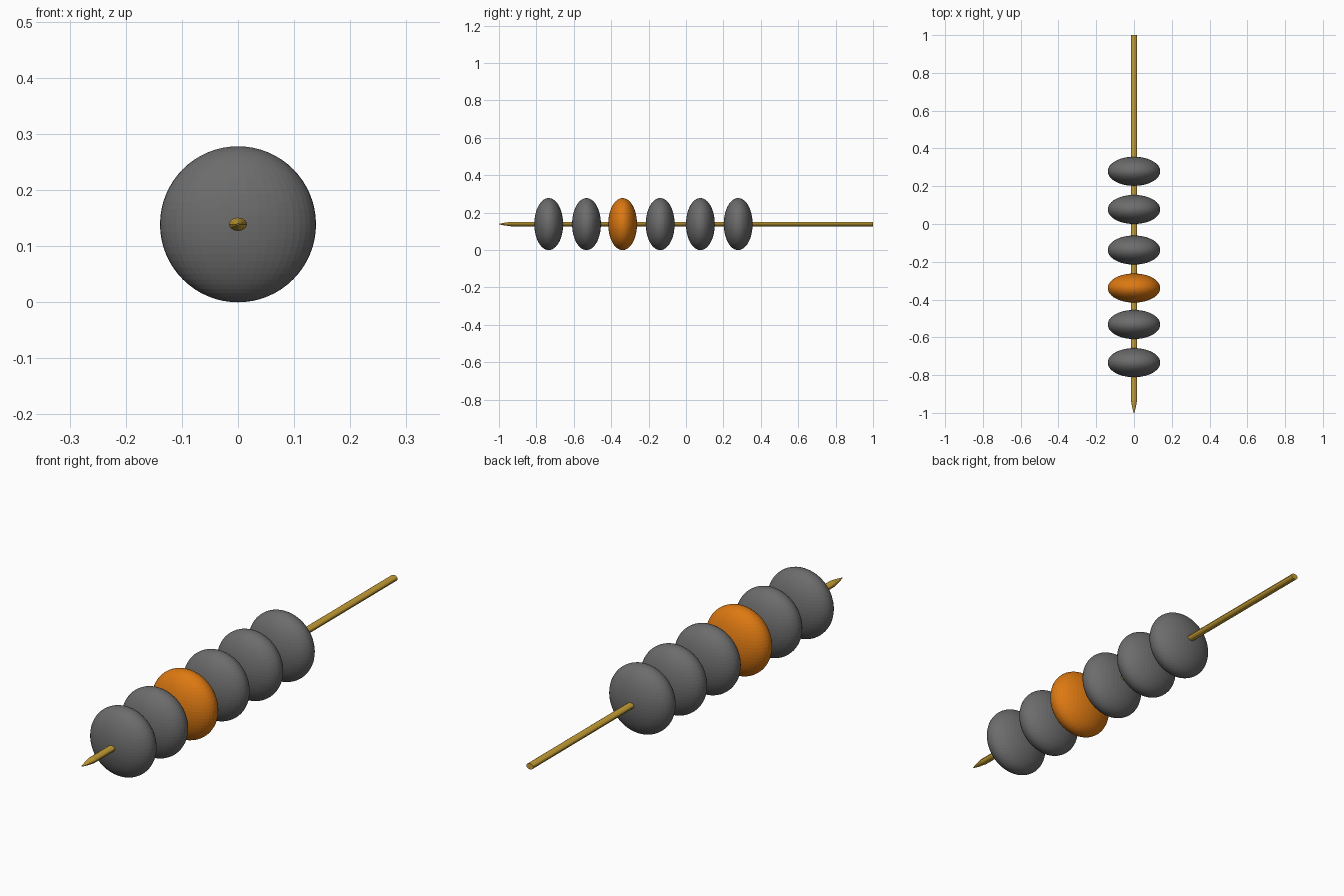
import bpy, bmesh, math

if "Cube" in bpy.data.objects:
    bpy.data.objects.remove(bpy.data.objects["Cube"])

Z = 0.139  # height of the skewer axis


def material(name, rgb):
    m = bpy.data.materials.new(name)
    m.diffuse_color = (*rgb, 1)
    m.use_nodes = True
    m.node_tree.nodes["Principled BSDF"].inputs["Base Color"].default_value = m.diffuse_color
    return m


grey = material("grey", (0.15, 0.15, 0.15))
orange = material("orange", (0.72, 0.19, 0.006))
gold = material("gold", (0.56, 0.34, 0.035))


def add_object(name, bm, mat):
    bmesh.ops.recalc_face_normals(bm, faces=bm.faces)
    mesh = bpy.data.meshes.new(name)
    bm.to_mesh(mesh)
    bm.free()
    mesh.materials.append(mat)
    ob = bpy.data.objects.new(name, mesh)
    bpy.context.collection.objects.link(ob)
    return ob


# Skewer rod: oval section, blunt back end, tapered front point
bm = bmesh.new()
sides = 12
rings = []
for y, s in ((1.0, 1.0), (-0.935, 1.0), (-0.97, 0.6), (-1.0, 0.12)):
    rings.append([bm.verts.new((0.016 * s * math.cos(a), y, Z + 0.012 * s * math.sin(a)))
                  for a in (2 * math.pi * i / sides for i in range(sides))])
for r0, r1 in zip(rings, rings[1:]):
    for i in range(sides):
        j = (i + 1) % sides
        bm.faces.new((r0[i], r0[j], r1[j], r1[i]))
bm.faces.new(rings[0])
bm.faces.new(rings[-1])
add_object("skewer_rod", bm, gold)

# Flattened beads threaded along the rod
for n, y in enumerate((-0.734, -0.532, -0.339, -0.138, 0.077, 0.279)):
    bm = bmesh.new()
    bmesh.ops.create_uvsphere(bm, u_segments=48, v_segments=32, radius=1)
    for v in bm.verts:
        v.co = (v.co.x * 0.139, y + v.co.y * 0.077, Z + v.co.z * 0.139)
    add_object(f"bead_{n + 1}", bm, orange if n == 2 else grey)
